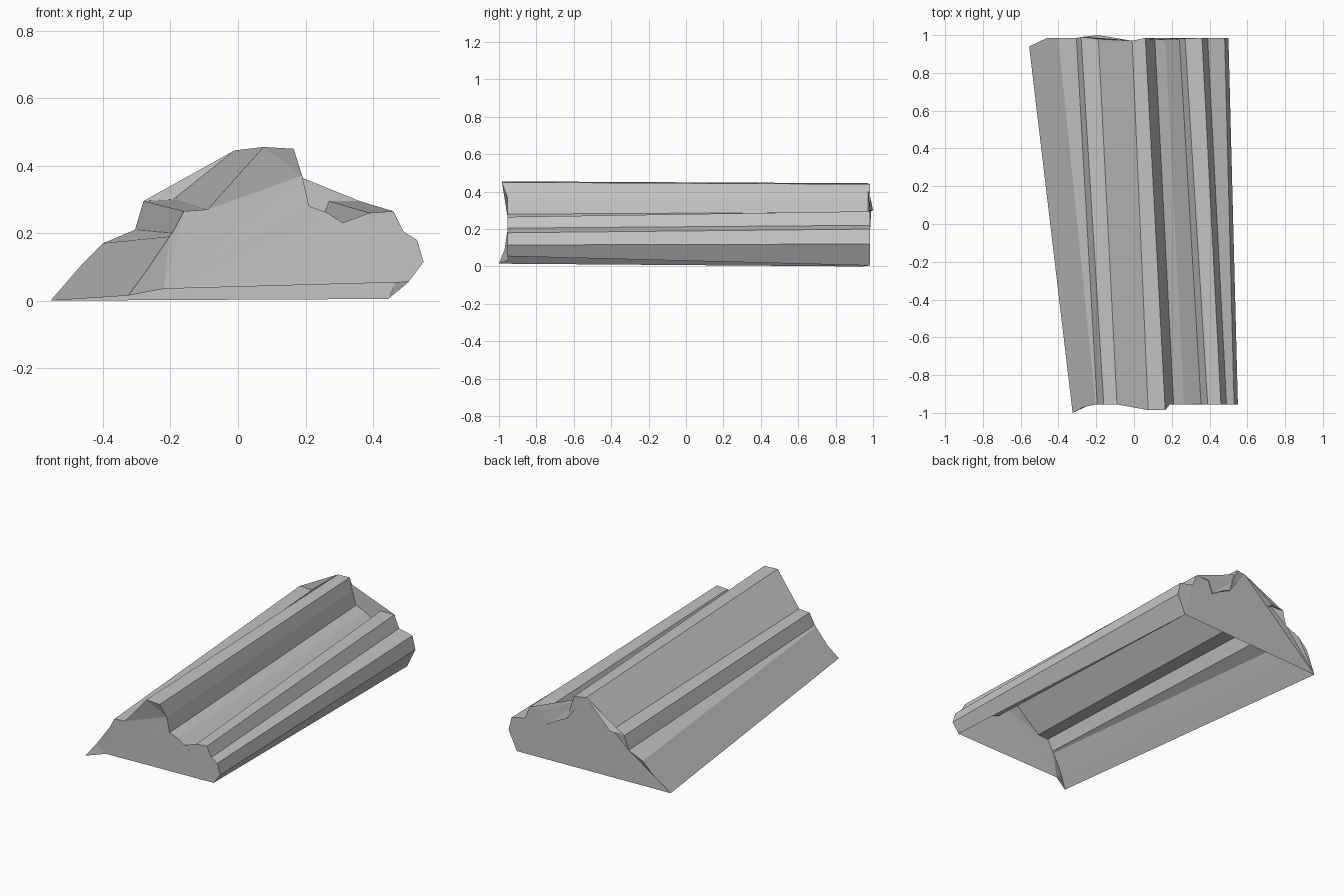
import bpy, bmesh

if "Cube" in bpy.data.objects:
    bpy.data.objects.remove(bpy.data.objects["Cube"])

# One flat grey for the whole piece
grey = bpy.data.materials.new("stone_grey")
grey.diffuse_color = (0.55, 0.55, 0.55, 1.0)
grey.use_nodes = True
grey.node_tree.nodes["Principled BSDF"].inputs["Base Color"].default_value = grey.diffuse_color

# Stepped ridge outline at each end, left foot to right foot (x, z)
FRONT = [(-.325, .015), (-.27, .09), (-.203, .19), (-.195, .20), (-.16, .265),
         (-.09, .27), (.075, .455), (.165, .45), (.19, .37), (.21, .28),
         (.265, .26), (.355, .20), (.39, .26), (.46, .265), (.49, .205),
         (.53, .18), (.55, .115), (.505, .055)]
BACK = [(-.555, 0), (-.46, .11), (-.40, .17), (-.305, .21), (-.28, .295),
        (-.19, .30), (-.01, .445), (.06, .44), (.085, .37), (.11, .29),
        (.165, .265), (.24, .22), (.27, .295), (.36, .295), (.39, .22),
        (.48, .20), (.50, .12), (.445, .005)]
# Ends are nearly flat, with a few corners pushed in or out
FRONT_Y = {0: -1.0, 1: -.97, 6: -.985, 7: -.985}
BACK_Y = {0: .94, 4: .99, 5: 1.0, 6: .97}


def make_part(name, build):
    bm = bmesh.new()
    build(bm)
    mesh = bpy.data.meshes.new(name)
    bm.to_mesh(mesh)
    bm.free()
    mesh.materials.append(grey)
    obj = bpy.data.objects.new(name, mesh)
    bpy.context.collection.objects.link(obj)
    return obj


def ring(bm, outline, y, shifts):
    return [bm.verts.new((x, shifts.get(i, y), z)) for i, (x, z) in enumerate(outline)]


def ridge(bm):
    front = ring(bm, FRONT, -.955, FRONT_Y)
    back = ring(bm, BACK, .985, BACK_Y)
    # Long folded skin, open underneath
    for i in range(len(front) - 1):
        bm.faces.new((front[i], front[i + 1], back[i + 1], back[i]))
    # End walls; the front one has a raised corner by the left foot
    sill = bm.verts.new((-.22, -.95, .035))
    caps = [bm.faces.new([sill] + front[::-1]), bm.faces.new(back)]
    bmesh.ops.triangulate(bm, faces=caps)
    bmesh.ops.recalc_face_normals(bm, faces=bm.faces[:])
    # Outward winding: the skin's highest strip must face up
    bm.normal_update()
    top = max(bm.faces, key=lambda f: f.calc_center_median().z)
    if top.normal.z < 0:
        bmesh.ops.reverse_faces(bm, faces=bm.faces[:])


make_part("folded_rock_ridge", ridge)
